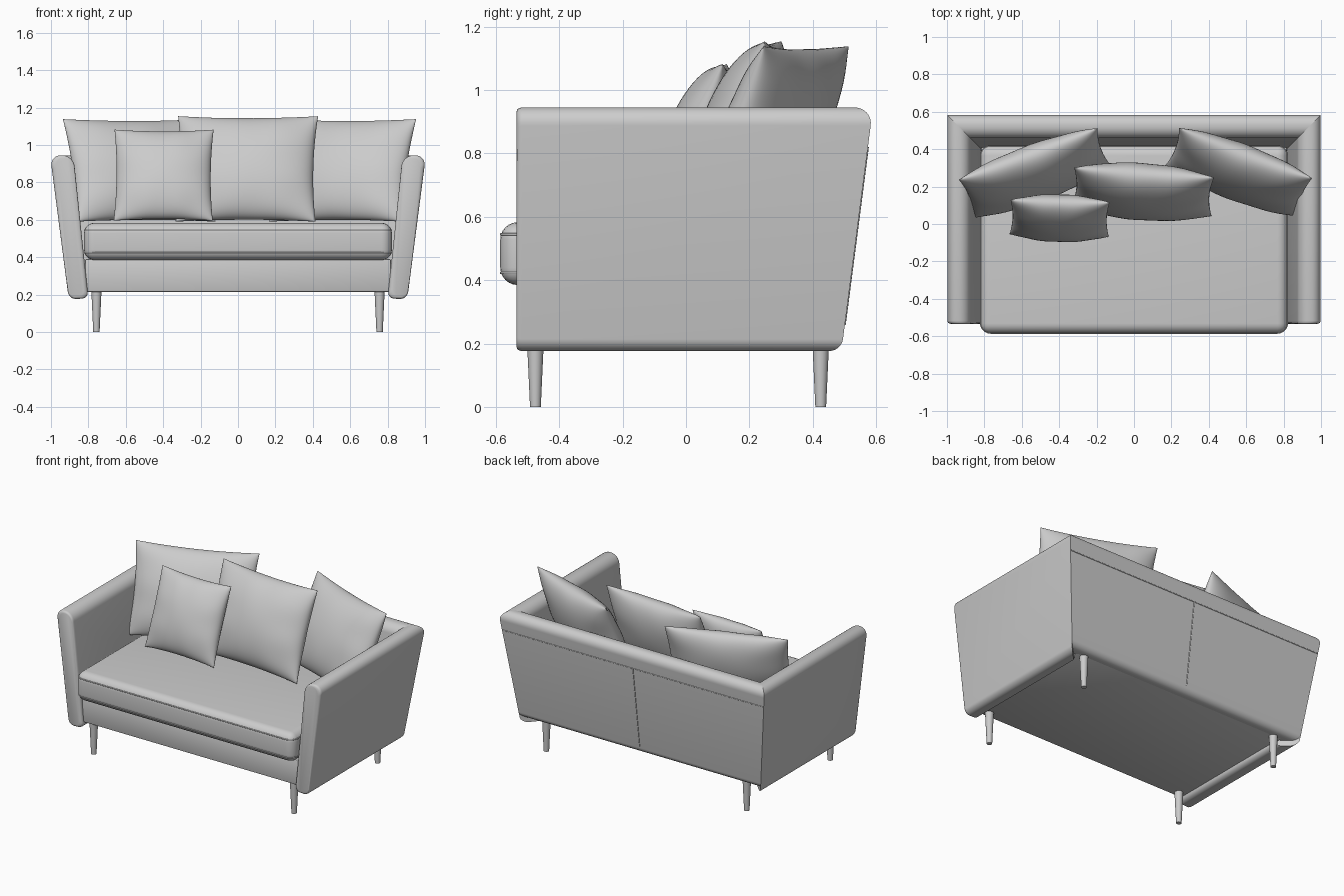
import bpy, bmesh, math
from mathutils import Vector, Matrix

if "Cube" in bpy.data.objects:
    bpy.data.objects.remove(bpy.data.objects["Cube"])


def add_mesh(name, bm, angle=40):
    bmesh.ops.recalc_face_normals(bm, faces=bm.faces)
    me = bpy.data.meshes.new(name)
    bm.to_mesh(me)
    bm.free()
    me.shade_smooth()
    me.set_sharp_from_angle(angle=math.radians(angle))
    ob = bpy.data.objects.new(name, me)
    bpy.context.collection.objects.link(ob)
    return ob


def fillet(corners, n=8):
    """Rounded polygon from (x, y, radius) corners."""
    out = []
    for i, (x, y, r) in enumerate(corners):
        p = Vector((x, y))
        a = Vector(corners[i - 1][:2]) - p
        b = Vector(corners[(i + 1) % len(corners)][:2]) - p
        a, b = p + a.normalized() * r, p + b.normalized() * r
        for k in range(n + 1):
            t = k / n
            w = ((1 - t) ** 2, 2 * t * (1 - t) * 0.707, t * t)
            out.append((a * w[0] + p * w[1] + b * w[2]) / sum(w))
    return out


def loft(name, sections):
    bm = bmesh.new()
    rings = [[bm.verts.new(c) for c in s] for s in sections]
    n = len(rings[0])
    for r0, r1 in zip(rings, rings[1:]):
        for i in range(n):
            bm.faces.new((r0[i], r0[(i + 1) % n], r1[(i + 1) % n], r1[i]))
    bm.faces.new(rings[0])
    bm.faces.new(rings[-1])
    return add_mesh(name, bm)


def tube(name, points, radius, closed=False):
    cu = bpy.data.curves.new(name, 'CURVE')
    cu.dimensions = '3D'
    cu.bevel_depth = radius
    cu.bevel_resolution = 2
    sp = cu.splines.new('POLY')
    sp.points.add(len(points) - 1)
    for q, p in zip(sp.points, points):
        q.co = (*p, 1)
    sp.use_cyclic_u = closed
    ob = bpy.data.objects.new(name, cu)
    bpy.context.collection.objects.link(ob)


def rounded_box(name, lo, hi, radius, segs):
    bm = bmesh.new()
    bmesh.ops.create_cube(bm, size=1)
    for v in bm.verts:
        v.co = [l + (c + 0.5) * (h - l) for c, l, h in zip(v.co, lo, hi)]
    bmesh.ops.bevel(bm, geom=bm.edges[:], offset=radius, segments=segs,
                    profile=0.5, affect='EDGES')
    return add_mesh(name, bm)


# Leaning wall profile: (outward offset, height)
def wall_profile(bottom):
    lean = (bottom - 0.175) * 0.13
    return fillet([(-0.20 + lean, bottom + 0.005, 0.035), (-0.095 + lean, bottom, 0.04),
                   (0.005, 0.945, 0.058), (-0.12, 0.945, 0.058)])


BACK_Y = 0.585
arm = wall_profile(0.175)


def inset(profile, i):
    c = sum(profile, Vector((0, 0))) / len(profile)
    return [Vector((c.x + (p.x - c.x) * (1 - i / 0.06), c.y + (p.y - c.y) * (1 - i / 0.38)))
            for p in profile]


# Arms with a softened front end and a mitred rear end
for side, s in (("left", -1), ("right", 1)):
    front = [(-0.535, 0.014), (-0.532, 0.006), (-0.527, 0.002), (-0.518, 0.0)]
    secs = [[(s * (1 + p.x), y, p.y) for p in inset(arm, i)] for y, i in front]
    secs.append([(s * (1 + p.x), BACK_Y + p.x, p.y) for p in arm])
    loft(side + "_arm", secs)

# Backrest mitred into both arms
back = wall_profile(0.212)
loft("backrest", [[(s * (1 + p.x), BACK_Y + p.x, p.y) for p in back] for s in (-1, 1)])


# Seams on the rear of the backrest
def rear_y(z):
    return BACK_Y - 0.095 + (z - 0.175) * 0.13


tube("back_seam_vertical", [(0, rear_y(z), z) for z in (0.26, 0.82)], 0.003)
tube("back_seam_horizontal", [(x, rear_y(0.82), 0.82) for x in (-0.985, 0.985)], 0.003)

# Base frame and seat cushion
rounded_box("base_frame", (-0.818, -0.515, 0.215), (0.818, 0.45, 0.39), 0.008, 2)
rounded_box("seat_cushion", (-0.823, -0.586, 0.385), (0.823, 0.42, 0.583), 0.055, 6)

# Piping round the cushion
X, Y0, Y1 = 0.82, -0.583, 0.417
outline = fillet([(-X, Y0, 0.055), (X, Y0, 0.055), (X, Y1, 0.055), (-X, Y1, 0.055)])
for label, z in (("upper", 0.545), ("lower", 0.423)):
    tube(label + "_piping", [(p.x, p.y, z) for p in outline], 0.004, True)

# Tapered legs
for ny, y in (("front", -0.475), ("rear", 0.425)):
    for nx, x in (("left", -0.757), ("right", 0.757)):
        bm = bmesh.new()
        bmesh.ops.create_cone(bm, cap_ends=True, segments=24, radius1=0.017, radius2=0.028,
                              depth=0.24, matrix=Matrix.Translation((x, y, 0.12)))
        add_mesh(f"{ny}_{nx}_leg", bm)


# Scatter pillows: plump in the middle, pinched at the edges
def pillow(name, base, turn, lean, w, h, t, phase, n=36):
    m = (Matrix.Translation(base) @ Matrix.Rotation(math.radians(turn), 4, 'Z')
         @ Matrix.Rotation(-math.radians(lean), 4, 'X'))
    bm = bmesh.new()
    grid = {}
    for sgn in (-1, 1):
        for i in range(n + 1):
            for j in range(n + 1):
                # finer spacing near the edges
                u = math.sin((i / n - 0.5) * math.pi)
                v = math.sin((j / n - 0.5) * math.pi)
                rim = i in (0, n) or j in (0, n)
                if rim and sgn == 1:
                    grid[sgn, i, j] = grid[-1, i, j]
                    continue
                f = max((1 - u * u) * (1 - v * v), 0)
                fold = 1 + 0.04 * math.sin(9 * u + phase) * v * v + 0.04 * math.sin(8 * v + phase) * u * u
                x = w / 2 * u * (1 - 0.05 * (1 - v * v))
                z = h / 2 * (1 + v * (1 - 0.05 * (1 - u * u)))
                y = sgn * t / 2 * f ** 0.5 * fold
                grid[sgn, i, j] = bm.verts.new(m @ Vector((x, y, z)))
    for sgn in (-1, 1):
        for i in range(n):
            for j in range(n):
                bm.faces.new([grid[sgn, i + a, j + b] for a, b in ((0, 0), (1, 0), (1, 1), (0, 1))])
    add_mesh(name, bm, 75)


pillow("left_pillow", (-0.49, 0.17, 0.59), 20.4, 21.7, 0.79, 0.59, 0.24, 0.5)
pillow("right_pillow", (0.52, 0.175, 0.59), -20.7, 21.7, 0.76, 0.59, 0.24, 2.0)
pillow("centre_pillow", (0.04, 0.07, 0.59), -4, 20, 0.75, 0.60, 0.25, 3.5)
pillow("small_pillow", (-0.40, -0.06, 0.595), -1.5, 20.5, 0.53, 0.52, 0.20, 5.0)
